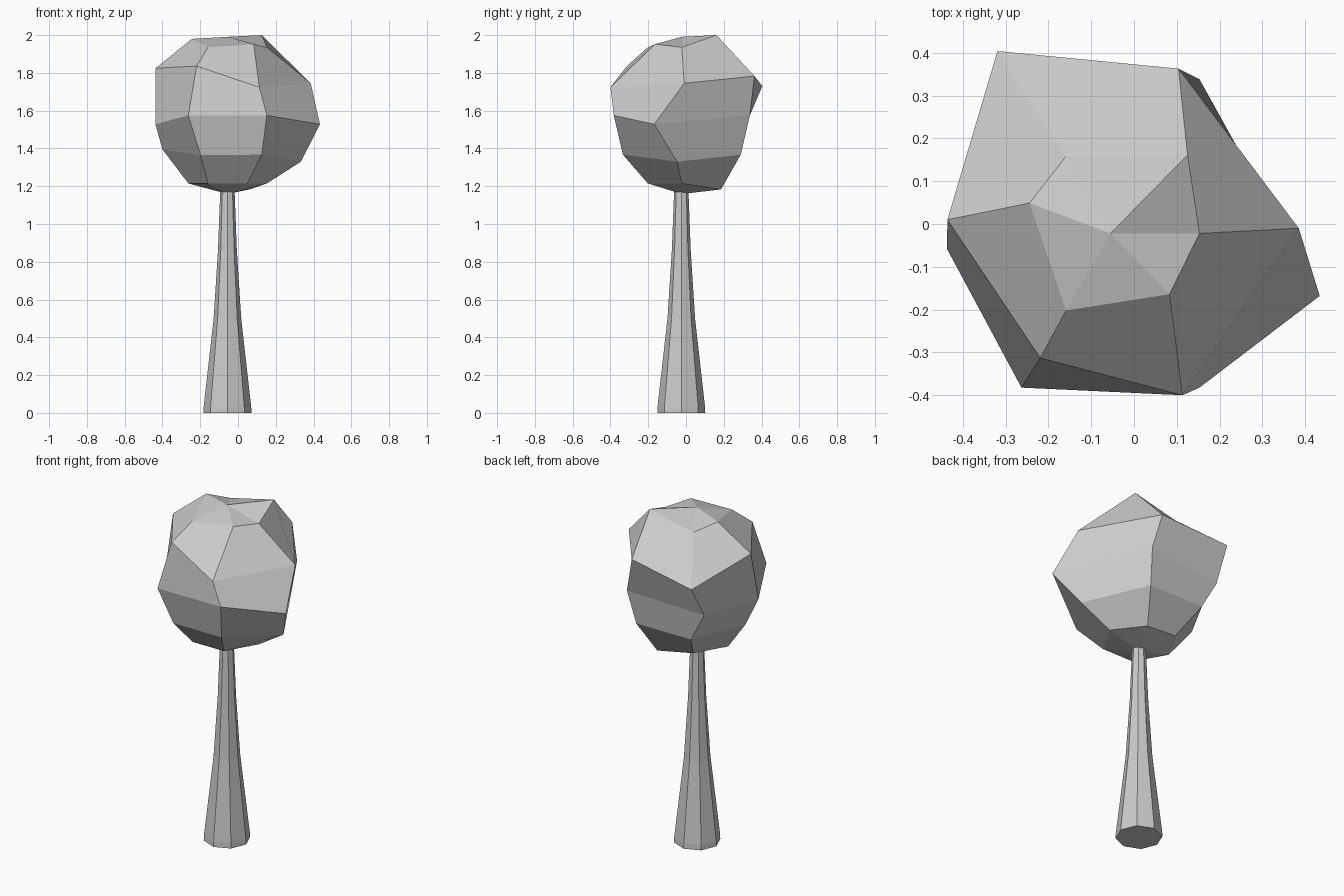
import bpy, bmesh
from math import sin, cos, pi, radians

if "Cube" in bpy.data.objects:
    bpy.data.objects.remove(bpy.data.objects["Cube"])


def lathe(name, centre, profile, sides, moved=None):
    """Stack rings (radius, z) round a centre; radius 0 makes a pole.
    moved maps (ring, side) to a hand-shifted position."""
    moved = moved or {}
    bm = bmesh.new()
    rings = []
    for i, (r, z) in enumerate(profile):
        ring = []
        for k in range(sides if r else 1):
            a = 2 * pi * k / sides
            p = (centre[0] + r * cos(a), centre[1] + r * sin(a), z)
            ring.append(bm.verts.new(moved.get((i, k), p)))
        rings.append(ring)
    for lo, hi in zip(rings, rings[1:]):
        for k in range(sides):
            n = (k + 1) % sides
            if len(lo) == 1:
                bm.faces.new((lo[0], hi[n], hi[k]))
            elif len(hi) == 1:
                bm.faces.new((lo[k], lo[n], hi[0]))
            else:
                bm.faces.new((lo[k], lo[n], hi[n], hi[k]))
    # Close open ends
    if len(rings[0]) > 1:
        bm.faces.new(rings[0][::-1])
    if len(rings[-1]) > 1:
        bm.faces.new(rings[-1])
    bmesh.ops.recalc_face_normals(bm, faces=bm.faces)
    mesh = bpy.data.meshes.new(name)
    bm.to_mesh(mesh)
    bm.free()
    obj = bpy.data.objects.new(name, mesh)
    bpy.context.collection.objects.link(obj)
    return obj


# Trunk: eight-sided, flaring towards the ground
lathe("trunk", (-0.056, -0.025),
      [(0.127, 0), (0.126, 0.03), (0.073, 0.5), (0.05, 0.86), (0.037, 1.2)], 8)

# Crown: six-sided ball with some corners pushed about
R, ZC = 0.416, 1.575
ball = [(R * sin(radians(a)) if 0 < a < 180 else 0, ZC - R * cos(radians(a)))
        for a in range(0, 181, 30)]
pushed = {
    (1, 1): (0.06, 0.185, 1.183),
    (2, 0): (0.333, -0.047, 1.33),
    (2, 3): (-0.40, 0.01, 1.395),
    (2, 4): (-0.198, -0.328, 1.365),
    (3, 0): (0.434, -0.168, 1.528),
    (3, 2): (-0.33, 0.30, 1.54),
    (3, 3): (-0.437, -0.058, 1.528),
    (4, 0): (0.385, -0.01, 1.745),
    (4, 1): (0.104, 0.363, 1.783),
    (4, 2): (-0.319, 0.404, 1.73),
    (4, 3): (-0.436, 0.01, 1.825),
    (4, 4): (-0.219, -0.313, 1.836),
    (4, 5): (0.113, -0.40, 1.724),
    (5, 1): (0.125, 0.161, 2.0),
    (5, 3): (-0.244, 0.049, 1.98),
    (5, 5): (0.083, -0.164, 1.952),
}
lathe("crown", (-0.055, -0.022), ball, 6, pushed)
